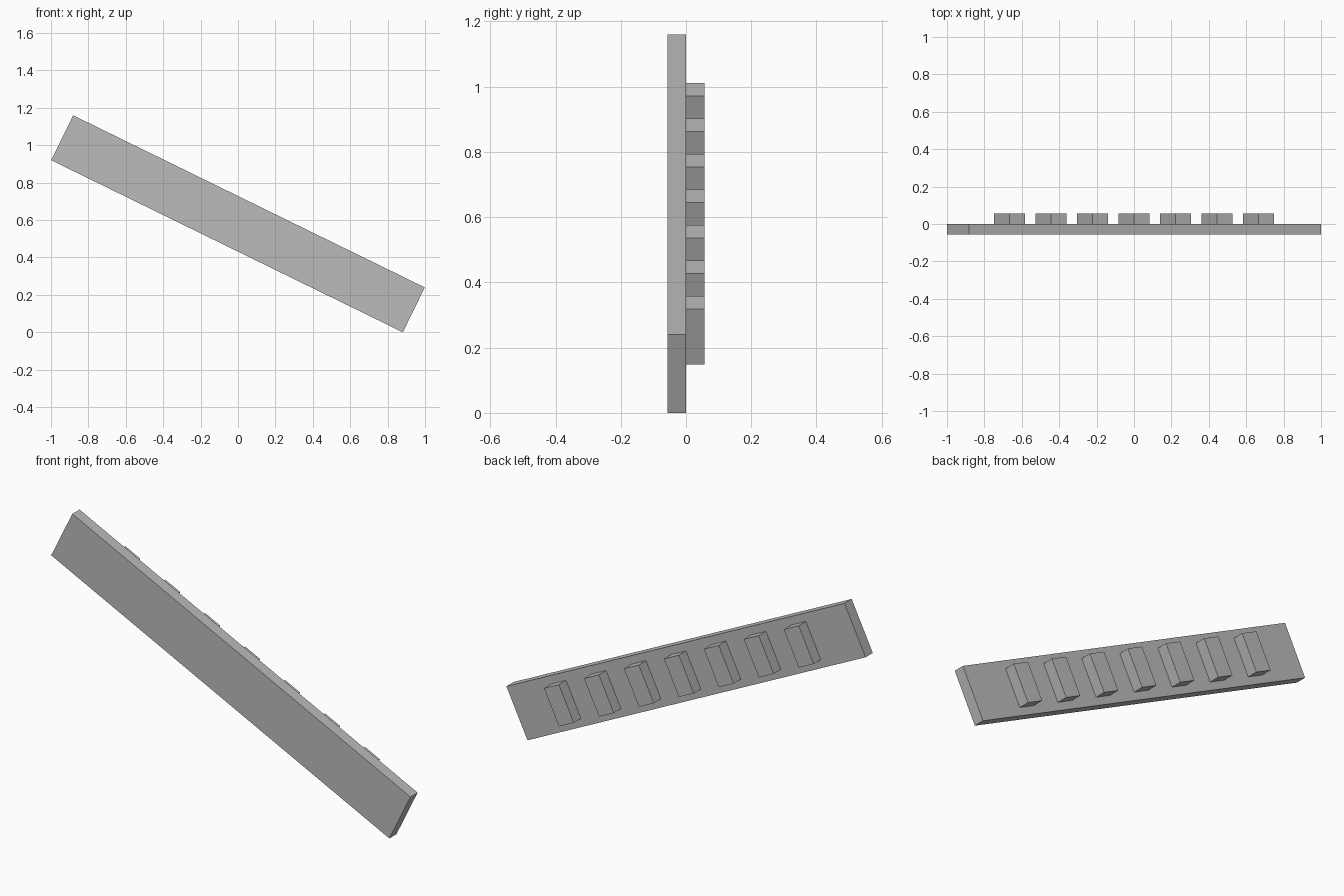
import bpy, math
from mathutils import Matrix

if "Cube" in bpy.data.objects:
    bpy.data.objects.remove(bpy.data.objects["Cube"])

ANGLE = math.atan2(0.92, 1.88)   # downward slope towards +x
CENTRE_Z = 0.58
DEPTH = 0.057

grey = bpy.data.materials.new("plain grey")
grey.diffuse_color = (0.5, 0.5, 0.5, 1)
grey.use_nodes = True
grey.node_tree.nodes["Principled BSDF"].inputs["Base Color"].default_value = grey.diffuse_color


def sloped_box(name, along, length, depth, width, y):
    """Box placed at a distance along the sloping centre line."""
    bpy.ops.mesh.primitive_cube_add(size=1)
    ob = bpy.context.object
    ob.name = name
    ob.data.transform(Matrix.Diagonal((length, depth, width, 1)))
    ob.rotation_euler.y = ANGLE
    ob.location = (along * math.cos(ANGLE), y,
                   CENTRE_Z - along * math.sin(ANGLE))
    ob.data.materials.append(grey)


# long sloping board at the front
sloped_box("board", 0, 2.093, DEPTH, 0.267, -DEPTH / 2)

# seven cleats on the back of the board
for i in range(7):
    sloped_box(f"cleat_{i + 1}", (i - 3) * 0.2474, 0.092, DEPTH, 0.189, DEPTH / 2)
